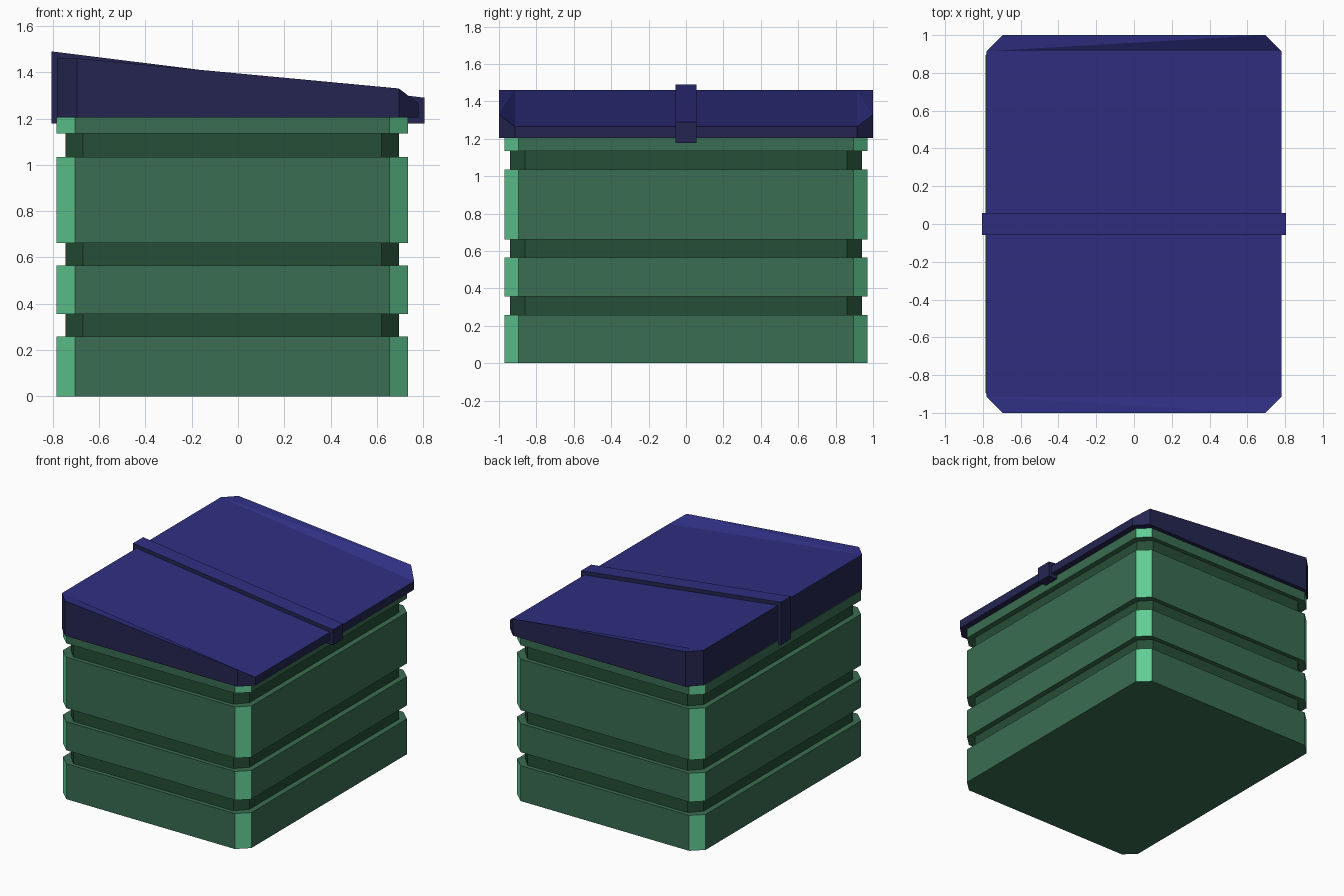
import bpy, bmesh

if "Cube" in bpy.data.objects:
    bpy.data.objects.remove(bpy.data.objects["Cube"])


def material(name, rgb):
    """Flat material from display (sRGB 0-255) values."""
    m = bpy.data.materials.new(name)
    lin = [((c / 255 + 0.055) / 1.055) ** 2.4 for c in rgb]
    m.diffuse_color = (*lin, 1)
    m.use_nodes = True
    m.node_tree.nodes["Principled BSDF"].inputs["Base Color"].default_value = m.diffuse_color
    return m


GREEN = material("mid green", (58, 109, 82))
DARK_GREEN = material("dark green", (38, 78, 54))
LIGHT_GREEN = material("light green", (97, 204, 148))
BLUE = material("lid blue", (47, 47, 130))
DARK_BLUE = material("dark lid blue", (37, 37, 82))


def finish(name, bm, mats, rule):
    bmesh.ops.recalc_face_normals(bm, faces=bm.faces)
    for f in bm.faces:
        f.material_index = rule(f)
    me = bpy.data.meshes.new(name)
    bm.to_mesh(me)
    bm.free()
    for m in mats:
        me.materials.append(m)
    ob = bpy.data.objects.new(name, me)
    bpy.context.collection.objects.link(ob)
    return ob


def octagon(hx, hy, cx, cy, ox=0):
    """Rectangle outline with cut corners."""
    ax, ay = hx - cx, hy - cy
    pts = [(hx, -ay), (hx, ay), (ax, hy), (-ax, hy),
           (-hx, ay), (-hx, -ay), (-ax, -hy), (ax, -hy)]
    return [(x + ox, y) for x, y in pts]


def bridge(bm, a, b):
    n = len(a)
    for i in range(n):
        j = (i + 1) % n
        bm.faces.new((a[i], a[j], b[j], b[i]))


# Box body: wide bands alternating with recessed grooves
WIDE = octagon(0.76, 0.97, 0.08, 0.075, -0.025)
GROOVE = octagon(0.72, 0.94, 0.075, 0.08, -0.025)
levels = [0, 0.258, 0.356, 0.565, 0.662, 1.035, 1.135, 1.205]
bm = bmesh.new()
rings = []
for k in range(len(levels) - 1):
    outline = WIDE if k % 2 == 0 else GROOVE
    for z in levels[k:k + 2]:
        rings.append([bm.verts.new((x, y, z)) for x, y in outline])
for a, b in zip(rings, rings[1:]):
    bridge(bm, a, b)
bm.faces.new(rings[0])
bm.faces.new(rings[-1])


def body_rule(f):
    z = f.calc_center_median().z
    if abs(f.normal.z) > 0.5:
        return 0                      # ledges and floor
    if any(levels[k] < z < levels[k + 1] for k in (1, 3, 5)):
        return 1                      # grooves
    corner = min(abs(f.normal.x), abs(f.normal.y)) > 0.3
    return 2 if corner else 0


finish("box_body", bm, [GREEN, DARK_GREEN, LIGHT_GREEN], body_rule)


def top_blue(f):
    return 0 if f.normal.z > 0.3 else 1


# Sloping lid with cut corners
bm = bmesh.new()
outline = octagon(0.78, 1.0, 0.085, 0.085)
low = [bm.verts.new((x, y, 1.205)) for x, y in outline]
heights = [1.265, 1.265, 1.33, 1.46, 1.46, 1.46, 1.46, 1.33]
top = [bm.verts.new((x, y, z)) for (x, y), z in zip(outline, heights)]
bridge(bm, low, top)
bm.faces.new(low)
for idx in ((0, 1, 4, 5), (1, 2, 4), (2, 3, 4), (0, 5, 7), (5, 6, 7)):
    bm.faces.new([top[i] for i in idx])
finish("lid", bm, [BLUE, DARK_BLUE], top_blue)

# Strap running over the middle of the lid
bm = bmesh.new()
profile = [(-0.805, 1.178), (0.805, 1.178), (0.805, 1.29), (-0.805, 1.49)]
sides = [[bm.verts.new((x, y, z)) for x, z in profile] for y in (-0.057, 0.057)]
bridge(bm, *sides)
for s in sides:
    bm.faces.new(s)
finish("lid_strap", bm, [BLUE, DARK_BLUE], top_blue)
